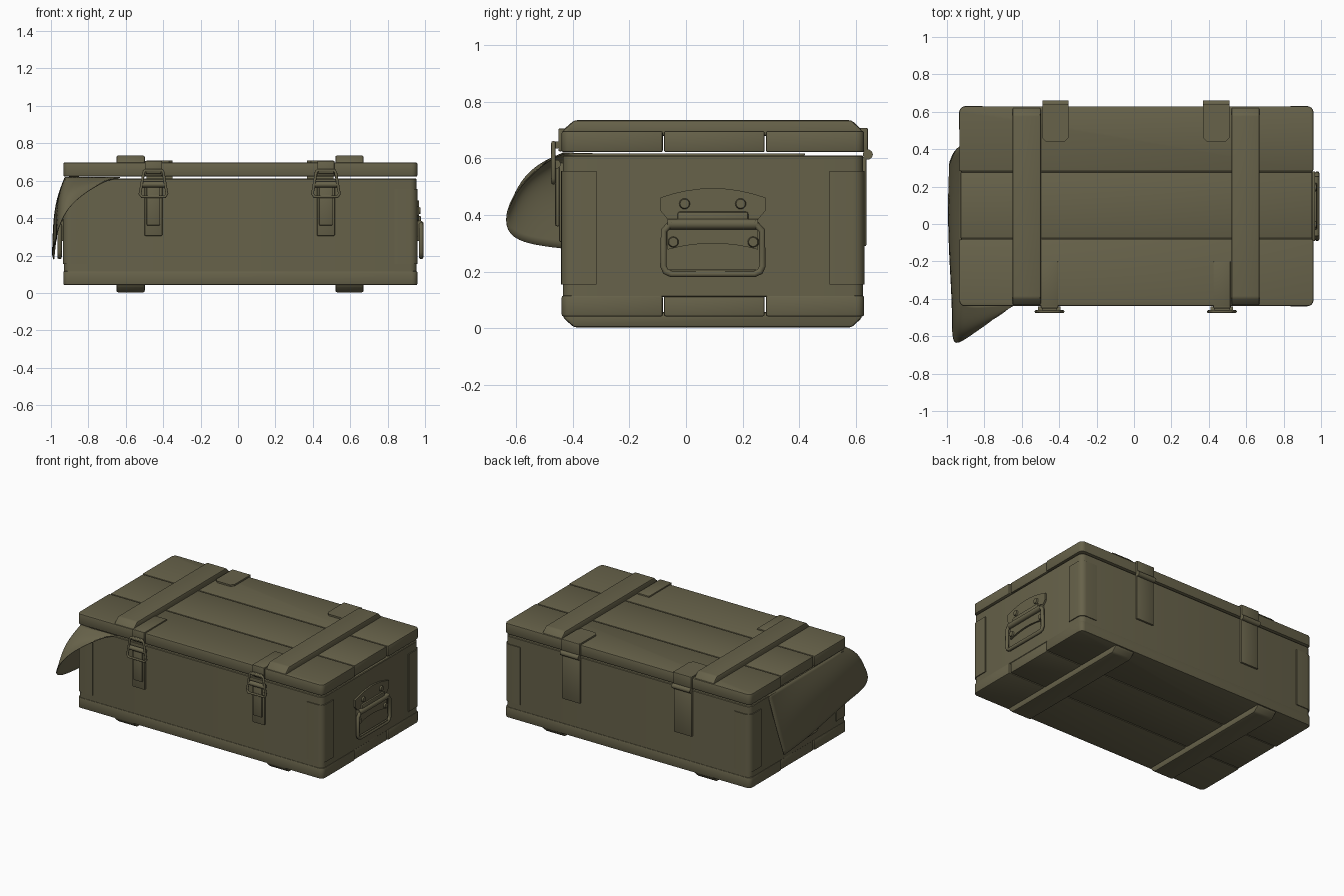
import bpy, bmesh, math
from mathutils import Vector, Matrix

if "Cube" in bpy.data.objects:
    bpy.data.objects.remove(bpy.data.objects["Cube"])

olive = bpy.data.materials.new("olive_drab")
olive.diffuse_color = (0.135, 0.122, 0.068, 1)
olive.use_nodes = True
olive.node_tree.nodes["Principled BSDF"].inputs["Base Color"].default_value = olive.diffuse_color
CX, CY = 0.0125, 0.095          # crate centre
HX, HY = 0.9425, 0.53           # crate half sizes


def finish(name, bm, angle=35):
    bmesh.ops.recalc_face_normals(bm, faces=bm.faces)
    me = bpy.data.meshes.new(name)
    bm.to_mesh(me)
    bm.free()
    me.materials.append(olive)
    me.polygons.foreach_set("use_smooth", [True] * len(me.polygons))
    me.set_sharp_from_angle(angle=math.radians(angle))
    ob = bpy.data.objects.new(name, me)
    bpy.context.collection.objects.link(ob)
    return ob


def bevel(bm, edges, w, seg):
    bmesh.ops.bevel(bm, geom=edges, offset=w, segments=seg, profile=0.5,
                    affect='EDGES', clamp_overlap=True)


def box(name, lo, hi, w=0.0, seg=2, pick=None, w2=0.0):
    """Box; edges chosen by pick(mid, direction) get the wide bevel w2 first."""
    lo, hi = Vector(lo), Vector(hi)
    bm = bmesh.new()
    bmesh.ops.create_cube(bm, size=1)
    for v in bm.verts:
        v.co = Vector([(lo[i] + hi[i]) / 2 + v.co[i] * (hi[i] - lo[i]) for i in range(3)])
    if pick:
        es = [e for e in bm.edges if pick((e.verts[0].co + e.verts[1].co) / 2,
                                          e.verts[1].co - e.verts[0].co)]
        bevel(bm, es, w2, 4)
    if w:
        bevel(bm, [e for e in bm.edges if e.calc_face_angle(0) > 0.7], w, seg)
    return finish(name, bm)


def prism(name, pts, axis, a, b, w=0.0):
    """Extrude a 2D outline along an axis."""
    put = {'x': lambda p, h: (h, p[0], p[1]), 'y': lambda p, h: (p[0], h, p[1]),
           'z': lambda p, h: (p[0], p[1], h)}[axis]
    bm = bmesh.new()
    A = [bm.verts.new(put(p, a)) for p in pts]
    B = [bm.verts.new(put(p, b)) for p in pts]
    bm.faces.new(A)
    bm.faces.new(B[::-1])
    for i in range(len(pts)):
        j = (i + 1) % len(pts)
        bm.faces.new((A[i], A[j], B[j], B[i]))
    if w:
        bevel(bm, bm.edges[:], w, 2)
    return finish(name, bm)


def tube(name, pts, r, cyclic=False):
    cu = bpy.data.curves.new(name, 'CURVE')
    cu.dimensions = '3D'
    cu.bevel_depth, cu.bevel_resolution, cu.use_fill_caps = r, 3, True
    sp = cu.splines.new('POLY')
    sp.points.add(len(pts) - 1)
    for p, c in zip(sp.points, pts):
        p.co = (*c, 1)
    sp.use_cyclic_u = cyclic
    tmp = bpy.data.objects.new(name + "_path", cu)
    bpy.context.collection.objects.link(tmp)
    me = bpy.data.meshes.new_from_object(tmp.evaluated_get(bpy.context.evaluated_depsgraph_get()))
    bm = bmesh.new()
    bm.from_mesh(me)
    bpy.data.objects.remove(tmp)
    return finish(name, bm, 50)


def vertical(m, d):
    return abs(d.z) > 0.01


# crate body
box("crate_body", (CX - HX, CY - HY, 0.11), (CX + HX, CY + HY, 0.611), 0.004, 1, vertical, 0.035)

# lid and floor planks, with rounded outer corners
edges_y = [CY - HY, -0.08, 0.28, CY + HY]
for part, z0, z1 in (("lid", 0.622, 0.697), ("floor", 0.042, 0.116)):
    for i in range(3):
        y0, y1 = edges_y[i], edges_y[i + 1]
        outer = None
        if i != 1:
            outer = lambda m, d: abs(d.z) > 0.01 and abs(m.y - CY) > HY - 0.01
        g = 0.006 if i == 1 else 0.0
        box(f"{part}_plank_{i}", (CX - HX - 0.004 + g, y0 + (0.002 if i else -0.004), z0),
            (CX + HX + 0.004 - g, y1 - (0.002 if i < 2 else -0.004), z1),
            0.007, 2, outer, 0.03)

# cross battens above and below
for k, x0 in enumerate((-0.65, 0.52)):
    top = [(-0.435, 0.68), (-0.435, 0.70), (-0.395, 0.735), (0.585, 0.735), (0.622, 0.70), (0.622, 0.68)]
    prism(f"lid_batten_{k}", top, 'x', x0, x0 + 0.152, 0.012)
    prism(f"floor_batten_{k}", [(y, 0.738 - z) for y, z in top], 'x', x0, x0 + 0.152, 0.012)

# wrapped corner guards
L, t, r = 0.125, 0.006, 0.04
arc = [(r - r * math.cos(a), r - r * math.sin(a)) for a in [i * math.pi / 10 for i in range(6)]]
outline = [(0, L)] + arc + [(L, 0), (L, 0.012), (0.04, 0.04), (0.012, L)]
for sx in (-1, 1):
    for sy in (-1, 1):
        pts = [(CX + sx * (HX + t - u), CY + sy * (HY + t - v)) for u, v in outline]
        prism(f"corner_guard_{sx}_{sy}", pts, 'z', 0.155, 0.555)

# carrying handles on both ends
for s, side in ((1, "right"), (-1, "left")):
    X = lambda d: CX + s * (HX + d)
    top = [(0.095 + 0.185 * u, 0.462 + 0.033 * (1 - u * u)) for u in [i / 4 - 1 for i in range(9)]]
    low = [(0.095 + 0.16 * u, 0.278 + 0.022 * (1 - u * u)) for u in [1 - i / 4 for i in range(9)]]
    plate = top + [(0.28, 0.415), (0.255, 0.385)] + low + [(-0.065, 0.385), (-0.09, 0.415)]
    prism(f"handle_plate_{side}", plate, 'x', X(-0.005), X(0.012))
    tube(f"handle_hinge_rod_{side}", [(X(0.018), -0.065, 0.368), (X(0.018), 0.255, 0.368)], 0.019)
    box(f"handle_hinge_clamp_{side}", (min(X(0), X(0.024)), -0.03, 0.36),
        (max(X(0), X(0.024)), 0.22, 0.412), 0.008)
    bail = [(-0.05, 0.375), (-0.078, 0.345), (-0.08, 0.22), (-0.072, 0.201), (-0.052, 0.192),
            (0.242, 0.192), (0.262, 0.201), (0.27, 0.22), (0.268, 0.345), (0.24, 0.375)]
    tube(f"handle_bail_{side}", [(X(0.024), y, z) for y, z in bail], 0.012)
    box(f"handle_grip_{side}", (min(X(0.014), X(0.03)), -0.06, 0.188),
        (max(X(0.014), X(0.03)), 0.25, 0.208), 0.005)
    for n, (y, z) in enumerate([(-0.005, 0.44), (0.193, 0.44), (-0.045, 0.305), (0.237, 0.305)]):
        bm = bmesh.new()
        m = Matrix.Translation((X(0.014), y, z)) @ Matrix.Rotation(s * math.pi / 2, 4, 'Y')
        bmesh.ops.create_cone(bm, cap_ends=True, segments=16, radius1=0.021, radius2=0.016,
                              depth=0.016, matrix=m)
        finish(f"handle_rivet_{side}_{n}", bm)

# front latches
for k, c in enumerate((-0.452, 0.47)):
    box(f"latch_strap_{k}", (c - 0.048, -0.449, 0.305), (c + 0.048, -0.43, 0.585), 0.006)
    box(f"latch_lever_{k}", (c - 0.036, -0.462, 0.36), (c + 0.036, -0.445, 0.59), 0.007)
    box(f"latch_lid_plate_{k}", (c - 0.046, -0.446, 0.69), (c + 0.046, -0.2, 0.706), 0.005)
    box(f"latch_lid_lip_{k}", (c - 0.046, -0.451, 0.625), (c + 0.046, -0.435, 0.706), 0.005)
    tube(f"latch_roller_{k}", [(c - 0.06, -0.458, 0.58), (c + 0.06, -0.458, 0.58)], 0.016)
    tube(f"latch_hook_{k}", [(c - 0.04, -0.457, 0.648), (c + 0.04, -0.457, 0.648)], 0.013)
    ring = [(-0.062, 0.515), (-0.072, 0.53), (-0.052, 0.645), (-0.044, 0.655)]
    ring += [(-x, z) for x, z in ring[::-1]]
    tube(f"latch_wire_{k}", [(c + x, -0.468, z) for x, z in ring], 0.008, True)

# back hinges
for k, c in enumerate((-0.42, 0.44)):
    w = 0.07
    prism(f"hinge_lid_leaf_{k}", [(c - w, 0.635), (c - w, 0.46), (c - w + 0.02, 0.44),
          (c + w - 0.02, 0.44), (c + w, 0.46), (c + w, 0.635)], 'z', 0.69, 0.708)
    box(f"hinge_lid_drop_{k}", (c - w, 0.62, 0.625), (c + w, 0.642, 0.708), 0.005)
    box(f"hinge_body_leaf_{k}", (c - w, 0.615, 0.29), (c + w, 0.637, 0.605), 0.005)
    tube(f"hinge_knuckle_{k}", [(c - w, 0.642, 0.614), (c + w, 0.642, 0.614)], 0.018)

# cloth corner hanging out of the lid seam at the front left
cols = [[(-.925, .42, .617), (-.962, .39, .40), (-.985, .33, .18)],
        [(-.925, .15, .617), (-.988, .12, .45), (-.995, .08, .21)],
        [(-.925, -.18, .617), (-.985, -.2, .47), (-.985, -.2, .255)],
        [(-.925, -.36, .617), (-.972, -.46, .50), (-.968, -.45, .283)],
        [(-.915, -.43, .62), (-.955, -.62, .52), (-.975, -.66, .31)],
        [(-.80, -.435, .618), (-.84, -.55, .575), (-.91, -.62, .48)],
        [(-.63, -.43, .617), (-.66, -.445, .612), (-.71, -.48, .60)]]
bm = bmesh.new()
vs = [[bm.verts.new(p) for p in col] for col in cols]
for i in range(len(vs) - 1):
    for j in range(2):
        bm.faces.new((vs[i][j], vs[i + 1][j], vs[i + 1][j + 1], vs[i][j + 1]))
cloth = finish("cloth_flap", bm, 180)
sub = cloth.modifiers.new("smooth", 'SUBSURF')
sub.levels = sub.render_levels = 3
sub.boundary_smooth = 'PRESERVE_CORNERS'
sol = cloth.modifiers.new("thickness", 'SOLIDIFY')
sol.thickness, sol.offset = 0.005, 0
